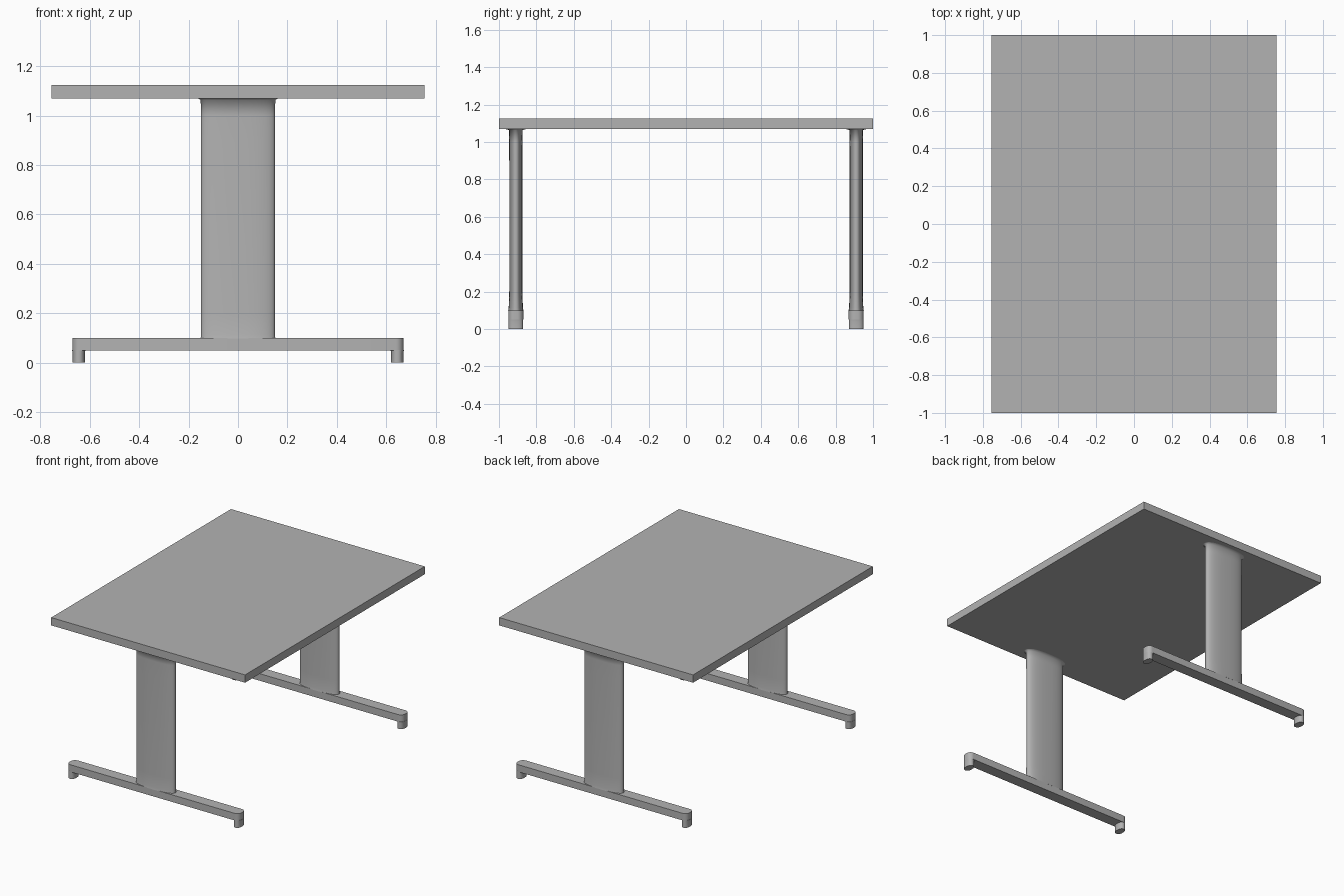
import bpy, bmesh, math

if "Cube" in bpy.data.objects:
    bpy.data.objects.remove(bpy.data.objects["Cube"])

LEG_Y = 0.91

grey = bpy.data.materials.new("dark_grey")
grey.diffuse_color = (0.45, 0.45, 0.45, 1)
grey.use_nodes = True
grey.node_tree.nodes["Principled BSDF"].inputs["Base Color"].default_value = grey.diffuse_color


def finish(name, bm, sharp=35):
    bmesh.ops.recalc_face_normals(bm, faces=bm.faces)
    me = bpy.data.meshes.new(name)
    bm.to_mesh(me)
    bm.free()
    me.materials.append(grey)
    ob = bpy.data.objects.new(name, me)
    bpy.context.collection.objects.link(ob)
    if sharp:
        bpy.ops.object.select_all(action='DESELECT')
        ob.select_set(True)
        bpy.context.view_layer.objects.active = ob
        bpy.ops.object.shade_smooth_by_angle(angle=math.radians(sharp))
    return ob


def superellipse(rx, ry, power, n=48):
    def f(v):
        return math.copysign(abs(v) ** (2 / power), v)
    angles = [2 * math.pi * i / n for i in range(n)]
    return [(rx * f(math.cos(a)), ry * f(math.sin(a))) for a in angles]


def rounded_rect(rx, ry, r, seg=8):
    pts = []
    for k, (sx, sy) in enumerate([(1, 1), (-1, 1), (-1, -1), (1, -1)]):
        for i in range(seg + 1):
            a = math.pi / 2 * (k + i / seg)
            pts.append((sx * (rx - r) + r * math.cos(a),
                        sy * (ry - r) + r * math.sin(a)))
    return pts


def loft(name, sections, cx, cy, sharp=35):
    """Skin a stack of (outline, z) sections and cap both ends."""
    bm = bmesh.new()
    rings = [[bm.verts.new((cx + x, cy + y, z)) for x, y in outline]
             for outline, z in sections]
    for a, b in zip(rings, rings[1:]):
        for i in range(len(a)):
            j = (i + 1) % len(a)
            bm.faces.new((a[i], a[j], b[j], b[i]))
    bm.faces.new(rings[0])
    bm.faces.new(rings[-1])
    return finish(name, bm, sharp)


# Table top
bm = bmesh.new()
bmesh.ops.create_cube(bm, size=1)
for v in bm.verts:
    v.co = (v.co.x * 1.51, v.co.y * 2.0, 1.0975 + v.co.z * 0.055)
finish("table_top", bm, sharp=None)

for side, y in (("front", -LEG_Y), ("back", LEG_Y)):
    # Oval column: thicker at the foot bar, flaring out under the top
    column = [(superellipse(rx, ry, 2.5), z) for rx, ry, z in
              ((0.151, 0.041, 0.098), (0.15, 0.038, 0.115),
               (0.15, 0.035, 0.2), (0.15, 0.035, 0.9), (0.15, 0.0355, 1.0),
               (0.151, 0.037, 1.064), (0.165, 0.06, 1.0705))]
    loft(side + "_column", column, 0, y, sharp=80)

    # Foot bar with rounded ends
    loft(side + "_foot_bar",
         [(rounded_rect(0.67, 0.04, 0.032), z) for z in (0.05, 0.10)], 0, y)

    # Glides, flared a little where they join the bar
    for end, sx in (("left", -1), ("right", 1)):
        glide = [(superellipse(0.025, 0.039, 2.3, 32), z) for z in (0.0, 0.04)]
        glide.append((superellipse(0.027, 0.039, 2.3, 32), 0.052))
        loft(f"{side}_{end}_glide", glide, sx * 0.6445, y)
